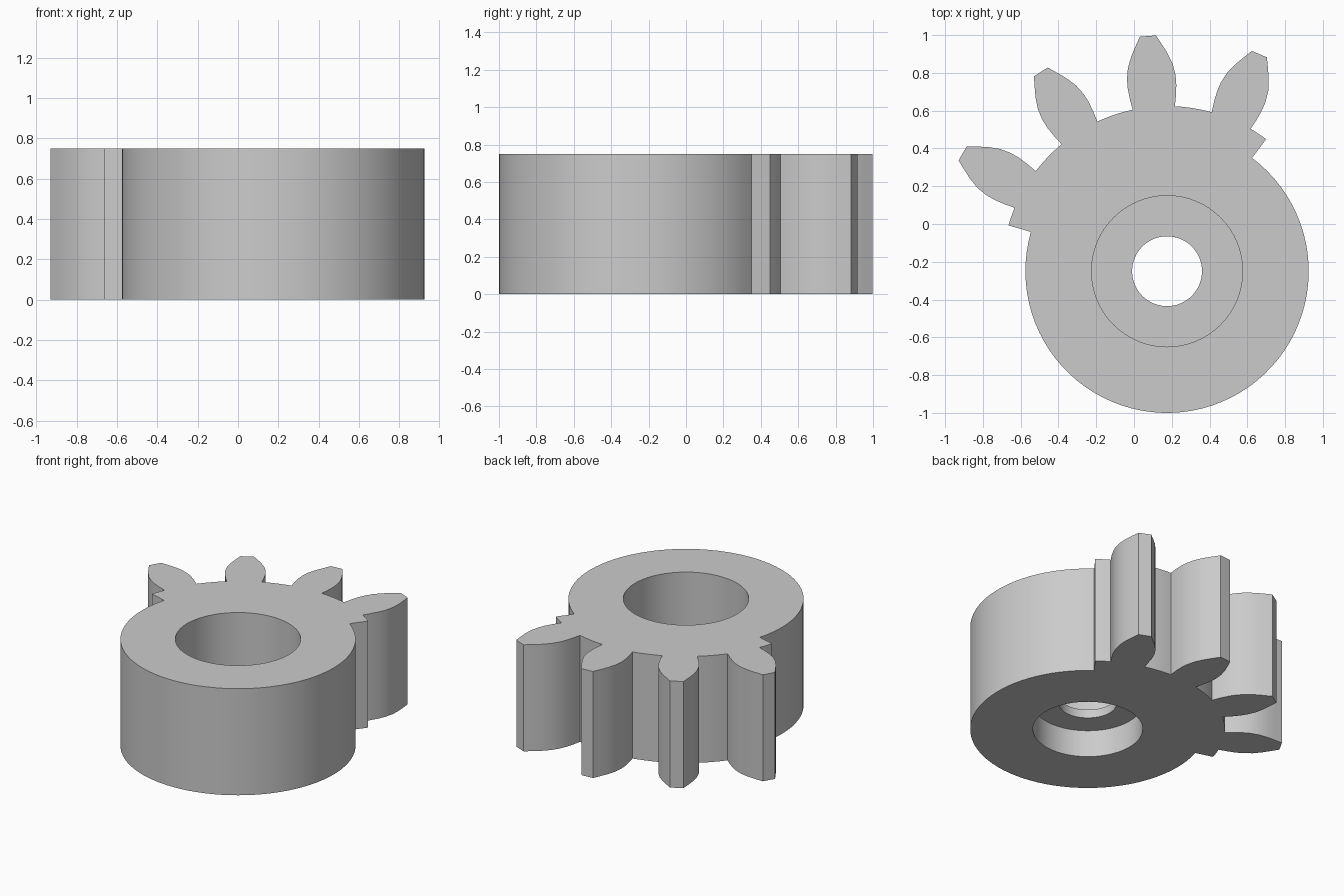
import bpy, bmesh
from math import sin, cos, radians, pi
from mathutils import Vector

cube = bpy.data.objects.get("Cube")
if cube:
    bpy.data.objects.remove(cube, do_unlink=True)

CENTRE = Vector((0.175, -0.25))
HEIGHT = 0.75
HUB_R, ROOT_R = 0.75, 0.874
PITCH = 360 / 13                 # angle between teeth
TEETH = 4
MIDDLE = 108.5                   # direction of the toothed sector
START = MIDDLE - TEETH * PITCH / 2
END = MIDDLE + TEETH * PITCH / 2
ROOT_HALF = 7.35                 # half the tooth angle at its root

# One tooth flank: half width, distance from the hub centre
FLANK = [(0.112, 0.867), (0.122, 0.92), (0.129, 0.98), (0.129, 1.03),
         (0.119, 1.09), (0.096, 1.15), (0.07, 1.2), (0.043, 1.249)]


def polar(r, deg):
    a = radians(deg)
    return CENTRE + Vector((cos(a), sin(a))) * r


def arc(r, a0, a1, n):
    return [polar(r, a0 + (a1 - a0) * i / n) for i in range(n + 1)]


def tooth(deg):
    a = radians(deg)
    out, side = Vector((cos(a), sin(a))), Vector((-sin(a), cos(a)))
    rising = [CENTRE + out * r - side * w for w, r in FLANK]
    falling = [CENTRE + out * r + side * w for w, r in reversed(FLANK)]
    return rising + falling


# Outline: toothed sector, then the plain round hub
outline = []
for i in range(TEETH):
    mid = START + (i + 0.5) * PITCH
    outline += arc(ROOT_R, mid - PITCH / 2, mid - ROOT_HALF, 3)[:-1]
    outline += tooth(mid)
    outline += arc(ROOT_R, mid + ROOT_HALF, mid + PITCH / 2, 3)[1:]
    if i < TEETH - 1:
        outline.pop()
outline += arc(HUB_R, END, START + 360, 60)

bm = bmesh.new()


def ring(points, z):
    verts = [bm.verts.new((p.x, p.y, z)) for p in points]
    for i, v in enumerate(verts):
        bm.edges.new((v, verts[i - 1]))
    return verts


def bridge(a, b):
    for i in range(len(a)):
        bm.faces.new((a[i - 1], a[i], b[i], b[i - 1]))


def cap(*loops):
    edges = [bm.edges.get((l[i - 1], l[i])) for l in loops for i in range(len(l))]
    bmesh.ops.triangle_fill(bm, use_beauty=True, edges=edges)


# Outer wall
bottom, top = ring(outline, 0), ring(outline, HEIGHT)
bridge(bottom, top)

# Stepped bore: lower recess, narrow hole, deep upper recess
BORE = [(0.35, 0), (0.35, 0.19), (0.185, 0.19),
        (0.185, 0.25), (0.40, 0.25), (0.40, HEIGHT)]
bore = [ring(arc(r, 0, 360, 64)[:-1], z) for r, z in BORE]
for lower, upper in zip(bore, bore[1:]):
    bridge(lower, upper)

# Flat end faces
cap(bottom, bore[0])
cap(top, bore[-1])
bmesh.ops.recalc_face_normals(bm, faces=bm.faces[:])

mesh = bpy.data.meshes.new("sector_gear")
bm.to_mesh(mesh)
bm.free()
gear = bpy.data.objects.new("sector_gear", mesh)
bpy.context.collection.objects.link(gear)

# Plain grey
grey = bpy.data.materials.new("plain_grey")
grey.use_nodes = True
colour = (0.6, 0.6, 0.6, 1)
grey.diffuse_color = colour
grey.node_tree.nodes["Principled BSDF"].inputs["Base Color"].default_value = colour
mesh.materials.append(grey)

bpy.ops.object.select_all(action='DESELECT')
gear.select_set(True)
bpy.context.view_layer.objects.active = gear
bpy.ops.object.shade_smooth_by_angle(angle=radians(25))
